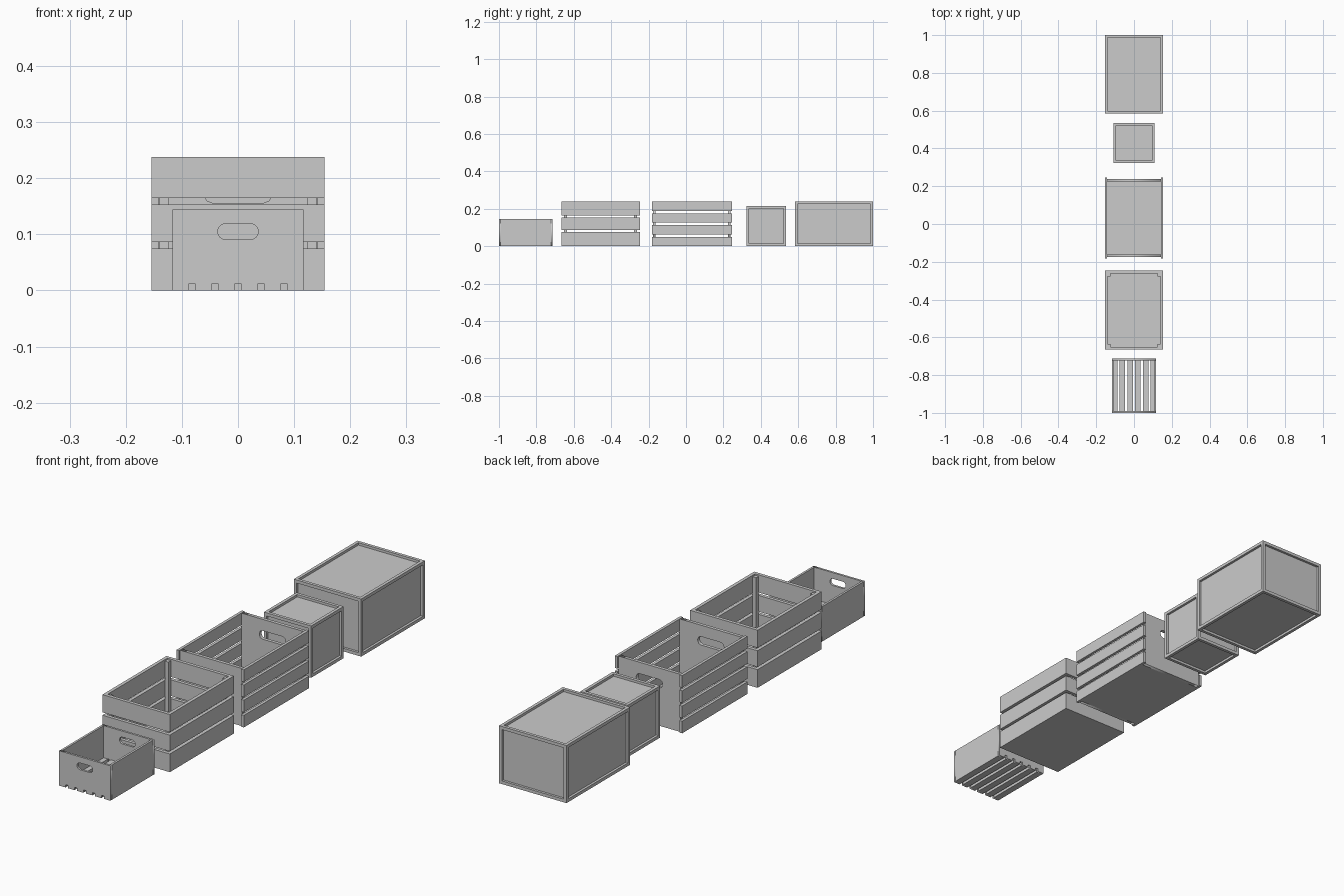
import bpy
import bmesh
import math
from mathutils import Matrix, Vector

if "Cube" in bpy.data.objects:
    bpy.data.objects.remove(bpy.data.objects["Cube"])


def boxes(name, spans):
    """One object from a list of (x0, x1, y0, y1, z0, z1) boxes."""
    bm = bmesh.new()
    for x0, x1, y0, y1, z0, z1 in spans:
        m = Matrix.Translation(((x0 + x1) / 2, (y0 + y1) / 2, (z0 + z1) / 2))
        m = m @ Matrix.Diagonal((x1 - x0, y1 - y0, z1 - z0, 1))
        bmesh.ops.create_cube(bm, size=1, matrix=m)
    me = bpy.data.meshes.new(name)
    bm.to_mesh(me)
    bm.free()
    ob = bpy.data.objects.new(name, me)
    bpy.context.collection.objects.link(ob)
    return ob


def plate(name, outline, hole, y0, y1):
    """Upright x-z panel with a hole, spanning y0..y1."""
    cu = bpy.data.curves.new(name + "_profile", 'CURVE')
    cu.dimensions = '2D'
    cu.fill_mode = 'BOTH'
    cu.extrude = (y1 - y0) / 2
    for pts in (outline, hole):
        sp = cu.splines.new('POLY')
        sp.points.add(len(pts) - 1)
        for p, (x, z) in zip(sp.points, pts):
            p.co = (x, z, 0, 1)
        sp.use_cyclic_u = True
    tmp = bpy.data.objects.new(name + "_profile", cu)
    bpy.context.collection.objects.link(tmp)
    bpy.context.view_layer.update()
    dg = bpy.context.evaluated_depsgraph_get()
    me = bpy.data.meshes.new_from_object(tmp.evaluated_get(dg))
    bpy.data.objects.remove(tmp)
    me.transform(Matrix.Translation((0, (y0 + y1) / 2, 0)) @ Matrix.Rotation(math.pi / 2, 4, 'X'))
    ob = bpy.data.objects.new(name, me)
    bpy.context.collection.objects.link(ob)
    return ob


def slot(hw, z0, z1, r, seg):
    """Handle opening: rectangle with rounded corners."""
    pts = []
    corners = [(hw - r, z1 - r), (-hw + r, z1 - r), (-hw + r, z0 + r), (hw - r, z0 + r)]
    for i, (cx, cz) in enumerate(corners):
        for k in range(seg + 1):
            a = (i + k / seg) * math.pi / 2
            pts.append((cx + r * math.cos(a), cz + r * math.sin(a)))
    return pts


# Small crate: notched end panels, solid sides, slatted floor
W, H, Y0, Y1, T = 0.117, 0.144, -1.0, -0.713, 0.009
gaps = [(i * 0.041 - 0.0063, i * 0.041 + 0.0063) for i in range(-2, 3)]
NH = 0.0115
outline = [(W, H), (-W, H), (-W, 0)]
for a, b in gaps:
    outline += [(a, 0), (a, NH), (b, NH), (b, 0)]
outline.append((W, 0))
grip = slot(0.036, 0.091, 0.119, 0.0138, 6)
plate("small_crate_front", outline, grip, Y0, Y0 + T)
plate("small_crate_back", outline, grip, Y1 - T, Y1)
boxes("small_crate_sides", [(s * W - (T if s > 0 else 0), s * W + (T if s < 0 else 0),
                             Y0 + T, Y1 - T, 0, H) for s in (-1, 1)])
edges = [-W + T] + [e for g in gaps for e in g] + [W - T]
boxes("small_crate_floor_slats", [(edges[i], edges[i + 1], Y0 + T, Y1 - T, 0, NH)
                                  for i in range(0, len(edges), 2)])

# Slatted crate: three slats on every side, corner posts, solid floor
W, H, Y0, Y1, T, P = 0.154, 0.238, -0.665, -0.247, 0.014, 0.016
spans = []
for z0, z1 in ((0, 0.075), (0.086, 0.153), (0.165, H)):
    spans += [(-W, W, Y0, Y0 + T, z0, z1), (-W, W, Y1 - T, Y1, z0, z1),
              (-W, -W + T, Y0 + T, Y1 - T, z0, z1), (W - T, W, Y0 + T, Y1 - T, z0, z1)]
boxes("slatted_crate_slats", spans)
boxes("slatted_crate_posts", [(x, x + P, y, y + P, 0.01, H - 0.006)
                              for x in (-W + T, W - T - P) for y in (Y0 + T, Y1 - T - P)])
boxes("slatted_crate_floor", [(-W + T, W - T, Y0 + T, Y1 - T, 0, 0.012)])

# Handled crate: four slats per side between solid end panels
Y0, Y1, T, I = -0.182, 0.245, 0.012, 0.006
boxes("handled_crate_slats", [(x, x + T, Y0, Y1, i * 0.0627, i * 0.0627 + 0.05)
                              for x in (-W, W - T) for i in range(4)])
w = W - T
end = [(w, H), (-w, H), (-w, 0), (w, 0)]
grip = slot(0.06, 0.156, 0.191, 0.0145, 2)
plate("handled_crate_front", end, grip, Y0 + I, Y0 + I + 0.014)
plate("handled_crate_back", end, grip, Y1 - I - 0.014, Y1 - I)
boxes("handled_crate_floor", [(-w, w, Y0 + I + 0.014, Y1 - I - 0.014, 0, 0.012)])


def framed_box(name, w, y0, y1, h, bar=0.013, depth=0.01):
    """Closed box with a recessed panel inside a frame on each face."""
    ob = boxes(name, [(-w, w, y0, y1, 0, h)])
    bm = bmesh.new()
    bm.from_mesh(ob.data)
    bm.normal_update()
    faces = bm.faces[:]
    bmesh.ops.inset_individual(bm, faces=faces, thickness=bar, use_even_offset=True)
    # push each inset panel straight in
    for f in faces:
        n = f.normal.copy()
        ret = bmesh.ops.extrude_discrete_faces(bm, faces=[f])
        bmesh.ops.translate(bm, vec=-n * depth, verts=ret["faces"][0].verts[:])
    bm.to_mesh(ob.data)
    bm.free()


# Closed framed boxes
framed_box("small_framed_box", 0.108, 0.323, 0.535, 0.214)
framed_box("large_framed_box", 0.154, 0.584, 1.0, 0.238)
